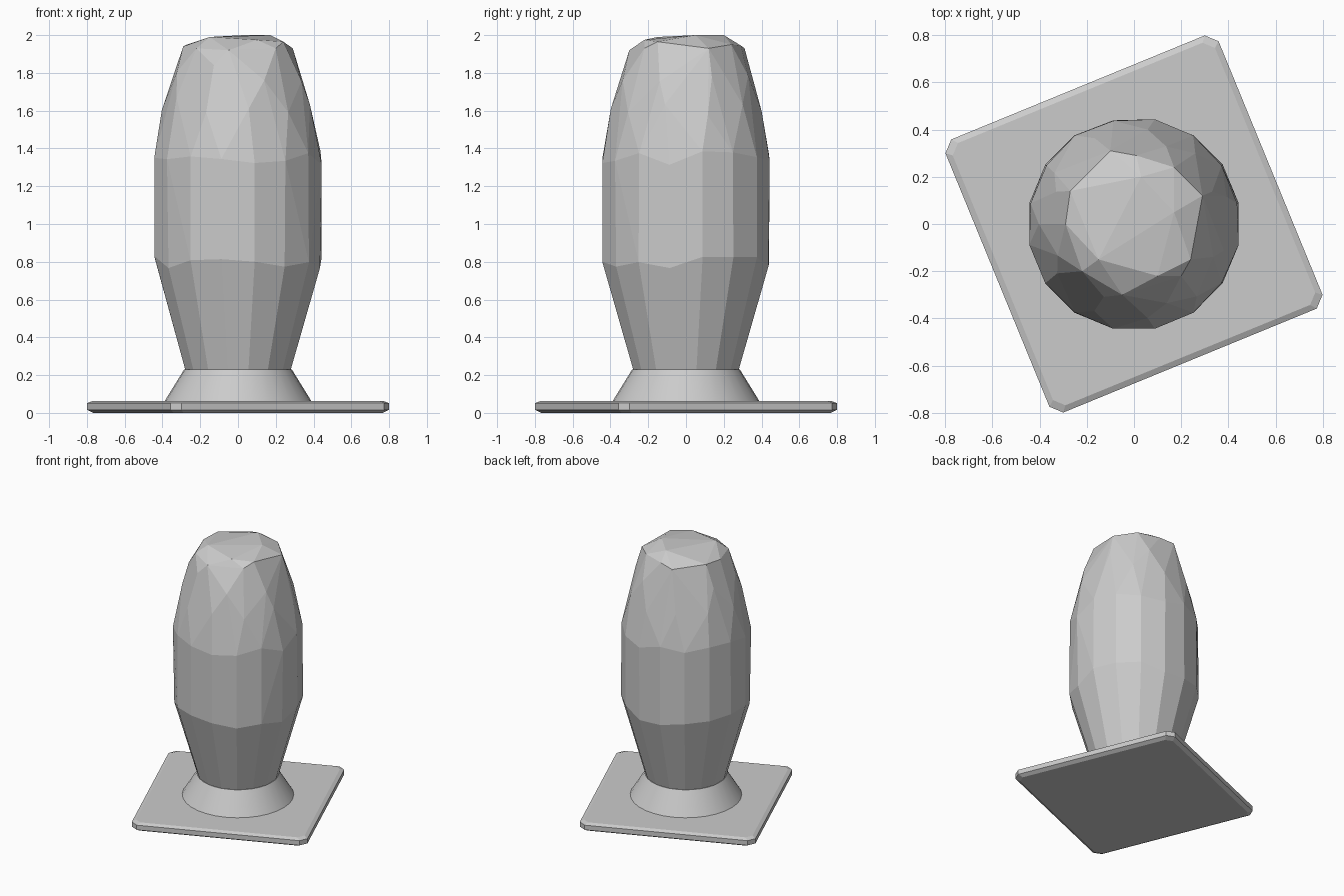
import bpy, bmesh, math, random

if "Cube" in bpy.data.objects:
    bpy.data.objects.remove(bpy.data.objects["Cube"])

random.seed(4)


def add_object(name, bm):
    bmesh.ops.recalc_face_normals(bm, faces=bm.faces[:])
    mesh = bpy.data.meshes.new(name)
    bm.to_mesh(mesh)
    bm.free()
    obj = bpy.data.objects.new(name, mesh)
    bpy.context.collection.objects.link(obj)
    return obj


def loft(name, rings):
    """Join equal-sized point rings with quads and cap both ends."""
    bm = bmesh.new()
    loops = [[bm.verts.new(p) for p in ring] for ring in rings]
    n = len(loops[0])
    for a, b in zip(loops, loops[1:]):
        for i in range(n):
            j = (i + 1) % n
            bm.faces.new((a[i], a[j], b[j], b[i]))
    bm.faces.new(loops[0][::-1])
    bm.faces.new(loops[-1])
    return add_object(name, bm)


def circle(r, z, n, phase=0.0):
    return [(r * math.cos(phase + math.tau * i / n),
             r * math.sin(phase + math.tau * i / n), z) for i in range(n)]


def square(h, cut, z):
    pts = []
    for k in range(4):
        c, s = round(math.cos(k * math.pi / 2)), round(math.sin(k * math.pi / 2))
        for x, y in ((h, h - cut), (h - cut, h)):
            pts.append((c * x - s * y, s * x + c * y, z))
    return pts


# Thin square plate with worn edges, turned on its axis
plate = loft("base_plate", [square(0.598, 0.04, 0.0), square(0.625, 0.045, 0.016),
                            square(0.625, 0.045, 0.052), square(0.60, 0.04, 0.064)])
plate.rotation_euler.z = math.radians(22.3)

# Flared round collar
collar = loft("collar", [circle(0.39, 0.06, 32), circle(0.285, 0.23, 32)])
for face in collar.data.polygons:
    face.use_smooth = len(face.vertices) == 4
collar.data.set_sharp_from_angle(angle=math.radians(30))

# Faceted stone body: slightly uneven rings wrapped in a convex hull
profile = [(0.23, 0.285), (0.80, 0.452), (1.35, 0.452), (1.62, 0.40),
           (1.80, 0.352), (1.94, 0.29)]


def radius(z):
    for (z0, r0), (z1, r1) in zip(profile, profile[1:]):
        if z <= z1:
            return r0 + (r1 - r0) * (z - z0) / (z1 - z0)
    return profile[-1][1]


body = bmesh.new()
for z, n, jitter in ((0.23, 16, 0), (0.80, 16, 0.04), (1.35, 16, 0.04),
                     (1.62, 11, 0.05), (1.80, 8, 0.05)):
    for x, y, _ in circle(1, 0, n, math.pi / n):
        zz = z + random.uniform(-jitter, jitter)
        r = radius(zz)
        body.verts.new((x * r, y * r, zz))

# Uneven crown facets
for p in ((-0.10, 0.31, 1.93), (0.01, 0.29, 1.945), (0.17, 0.24, 1.95),
          (0.29, 0.12, 1.93), (0.24, -0.15, 1.965), (0.10, -0.22, 1.975),
          (-0.05, -0.30, 1.92), (-0.15, -0.15, 1.99), (-0.29, 0.0, 1.94),
          (-0.27, 0.14, 1.95), (0.03, 0.20, 2.0), (0.17, 0.05, 2.0),
          (0.20, -0.22, 1.93), (-0.22, -0.20, 1.93)):
    body.verts.new(p)
hull = bmesh.ops.convex_hull(body, input=body.verts[:])
bmesh.ops.delete(body, geom=[v for v in body.verts if not v.link_faces], context='VERTS')
bmesh.ops.dissolve_limit(body, angle_limit=math.radians(3),
                         verts=body.verts[:], edges=body.edges[:])
add_object("faceted_body", body)
